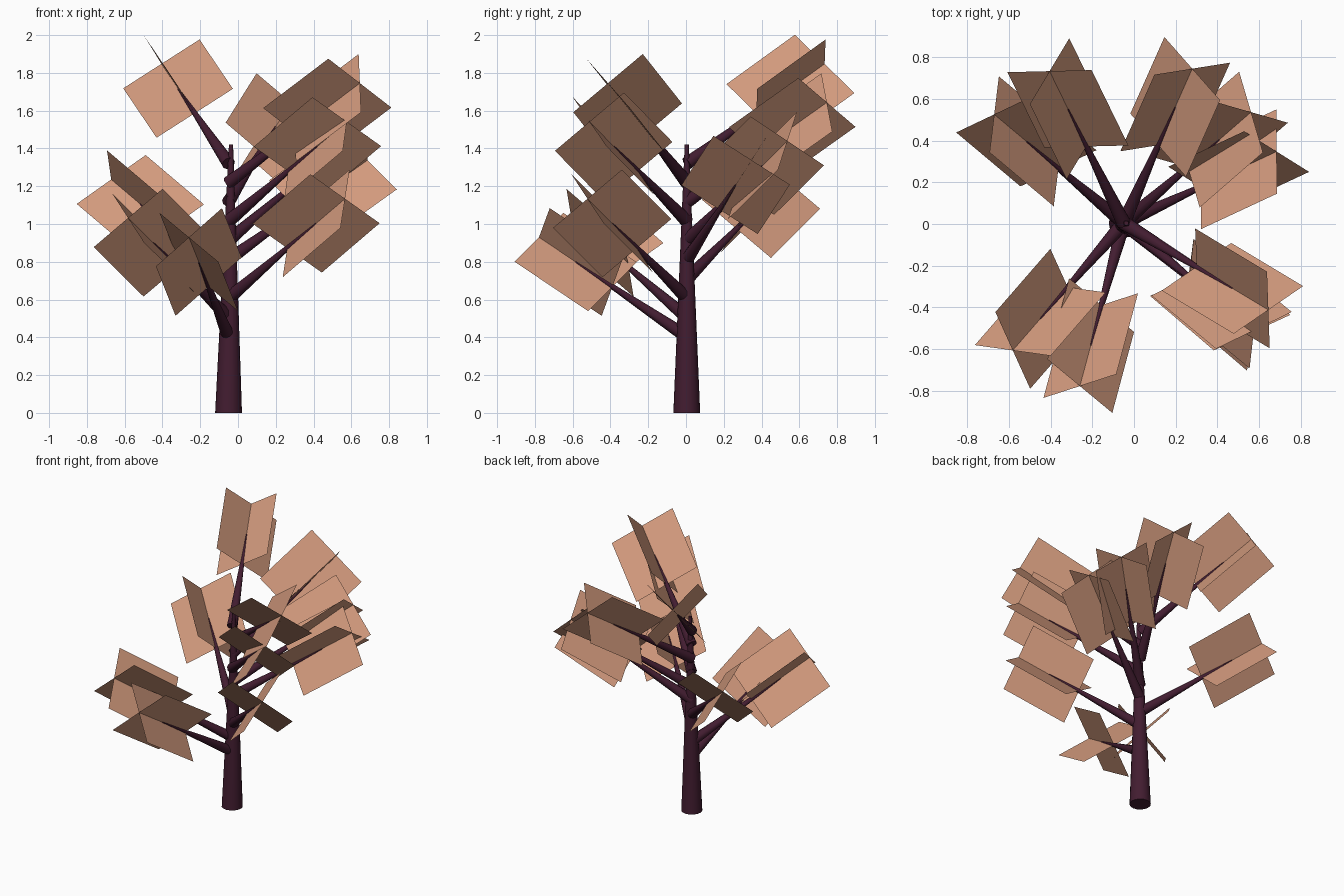
import bpy, bmesh
from math import radians, sin, cos
from mathutils import Vector, Matrix

if "Cube" in bpy.data.objects:
    bpy.data.objects.remove(bpy.data.objects["Cube"])


def material(name, color):
    m = bpy.data.materials.new(name)
    m.diffuse_color = (*color, 1)
    m.use_nodes = True
    m.node_tree.nodes["Principled BSDF"].inputs["Base Color"].default_value = m.diffuse_color
    return m


bark = material("bark", (0.055, 0.012, 0.03))
foliage = material("foliage", (0.66, 0.33, 0.21))


def make_object(name, bm, mat, smooth=False):
    mesh = bpy.data.meshes.new(name)
    bm.to_mesh(mesh)
    bm.free()
    mesh.materials.append(mat)
    for p in mesh.polygons:
        p.use_smooth = smooth and len(p.vertices) == 4
    obj = bpy.data.objects.new(name, mesh)
    bpy.context.collection.objects.link(obj)
    return obj


def tapered_tube(name, start, end, r1, r2, sides):
    """Tapered, capped cylinder between two points."""
    axis = end - start
    rot = axis.to_track_quat('Z', 'Y').to_matrix().to_4x4()
    bm = bmesh.new()
    bmesh.ops.create_cone(bm, cap_ends=True, segments=sides, radius1=r1,
                          radius2=r2, depth=axis.length,
                          matrix=Matrix.Translation((start + end) / 2) @ rot)
    return make_object(name, bm, bark, True)


def crossed_leaves(name, center, axis, side, half):
    """Two square cards crossing along the branch axis."""
    bm = bmesh.new()
    for s in (side, axis.cross(side)):
        corners = [(-1, -1), (1, -1), (1, 1), (-1, 1)]
        bm.faces.new([bm.verts.new(center + half * (i * axis + j * s))
                      for i, j in corners])
    return make_object(name, bm, foliage)


# Trunk, flat at the bottom and leaning very slightly
bm = bmesh.new()
bmesh.ops.create_cone(bm, cap_ends=True, segments=16, radius1=0.071,
                      radius2=0.011, depth=1.42,
                      matrix=Matrix.Translation((0, 0, 0.71)))
for v in bm.verts:
    v.co += Vector((-0.05 + 0.013 * v.co.z / 1.42, 0.004, 0))
make_object("trunk", bm, bark, True)

# Ten branches at even heights, each with a pair of crossed leaf cards
AZIMUTHS = [-105, -131, -40.5, 140, 25, 41, -39.5, 66, -31, 116]
ELEVATION, ROLL = radians(33), radians(40)
REACH, HALF_LEAF = 0.727, 0.24

for i, degrees in enumerate(AZIMUTHS):
    az = radians(degrees)
    out = Vector((cos(az), sin(az), 0))
    up = Vector((0, 0, 1))
    axis = out * cos(ELEVATION) + up * sin(ELEVATION)
    level = Vector((sin(az), -cos(az), 0))
    rise = up * cos(ELEVATION) - out * sin(ELEVATION)
    side = level * cos(ROLL) + rise * sin(ROLL)
    start = Vector((-0.05, 0.005, 0.403 + 0.102 * i))
    center = start + axis * REACH
    tapered_tube(f"branch_{i + 1}", start, center, 0.036, 0.004, 10)
    crossed_leaves(f"leaves_{i + 1}", center, axis, side, HALF_LEAF)
